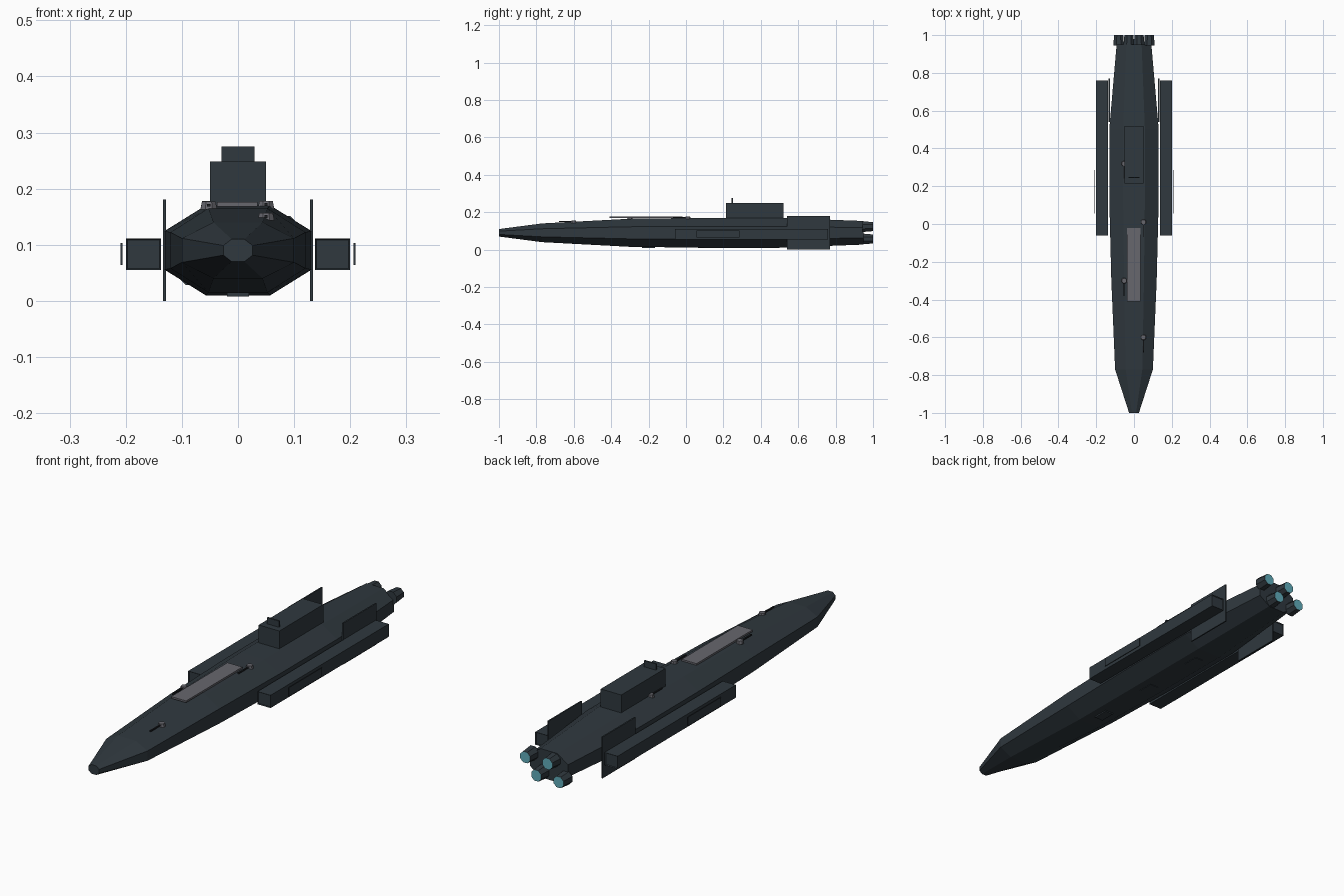
import bpy, bmesh, math
from mathutils import Matrix

cube = bpy.data.objects.get("Cube")
if cube:
    bpy.data.objects.remove(cube, do_unlink=True)


def material(name, rgb):
    m = bpy.data.materials.new(name)
    m.use_nodes = True
    m.diffuse_color = (*rgb, 1)
    bsdf = next(n for n in m.node_tree.nodes if n.type == 'BSDF_PRINCIPLED')
    bsdf.inputs["Base Color"].default_value = (*rgb, 1)
    bsdf.inputs["Roughness"].default_value = 0.7
    return m


HULL = material("dark slate", (0.029, 0.040, 0.049))
GREY = material("deck grey", (0.135, 0.135, 0.155))
GLOW = material("engine cyan", (0.12, 0.42, 0.50))
BLACK = material("gun black", (0.012, 0.014, 0.017))
MID_Z = 0.09


def finish(name, bm, *mats):
    bmesh.ops.recalc_face_normals(bm, faces=bm.faces)
    me = bpy.data.meshes.new(name)
    bm.to_mesh(me)
    bm.free()
    for m in mats:
        me.materials.append(m)
    ob = bpy.data.objects.new(name, me)
    bpy.context.collection.objects.link(ob)
    return ob


def box(name, x, y, z, mat, recess=0):
    """Box from (low, high) ranges, optionally with recessed end faces."""
    bm = bmesh.new()
    bmesh.ops.create_cube(bm, size=1)
    for v in bm.verts:
        v.co = [lo + (c + 0.5) * (hi - lo) for c, (lo, hi) in zip(v.co, (x, y, z))]
    if recess:
        bm.normal_update()
        ends = [f for f in bm.faces if abs(f.normal.y) > 0.9]
        bmesh.ops.inset_individual(bm, faces=ends, thickness=recess, depth=-recess)
    return finish(name, bm, mat)


def cone(name, centre, r1, r2, depth, sides, mats, along_y=False):
    bm = bmesh.new()
    rot = Matrix.Rotation(-math.pi / 2, 4, 'X') if along_y else Matrix.Identity(4)
    turn = Matrix.Rotation(math.pi / sides, 4, 'Z')
    bmesh.ops.create_cone(bm, cap_ends=True, segments=sides, radius1=r1, radius2=r2,
                          depth=depth, matrix=Matrix.Translation(centre) @ rot @ turn)
    ob = finish(name, bm, *mats)
    if len(mats) > 1:
        # Rear-facing cap takes the second colour
        for p in ob.data.polygons:
            p.material_index = int(p.normal.y > 0.9)
    return ob


# Hull: octagonal loft through (y, half width, half height)
stations = [(-1, 0.026, 0.02), (-0.77, 0.10, 0.05), (-0.3, 0.12, 0.075),
            (0.1, 0.13, 0.08), (0.5, 0.131, 0.08), (0.95, 0.092, 0.063)]
octagon = [(0.44, -1), (1, -0.43), (1, 0.43), (0.44, 1),
           (-0.44, 1), (-1, 0.43), (-1, -0.43), (-0.44, -1)]
bm = bmesh.new()
rings = [[bm.verts.new((u * w, y, MID_Z + v * h)) for u, v in octagon]
         for y, w, h in stations]
for a, b in zip(rings, rings[1:]):
    for i in range(8):
        j = (i + 1) % 8
        bm.faces.new((a[i], a[j], b[j], b[i]))
bm.faces.new(rings[0])
bm.faces.new(rings[-1])
finish("hull", bm, HULL)

# Command tower with its mast plate
box("tower", (-0.05, 0.05), (0.215, 0.52), (0.15, 0.248), HULL)
box("mast_plate", (-0.029, 0.029), (0.243, 0.25), (0.245, 0.275), HULL)

# Deck strip
box("deck_strip", (-0.037, 0.035), (-0.41, -0.02), (0.168, 0.176), GREY)

# Side pods, fins and outer panels, mirrored
for side, s in (("left", 1), ("right", -1)):
    def span(a, b):
        return tuple(sorted((s * a, s * b)))
    box(side + "_pod", span(0.137, 0.2), (-0.06, 0.76), (0.055, 0.111), HULL, recess=0.004)
    box(side + "_fin", span(0.128, 0.134), (0.54, 0.77), (0, 0.181), HULL)
    box(side + "_outer_panel", span(0.206, 0.209), (0.055, 0.285), (0.064, 0.103), HULL)

# Deck guns, staggered port and starboard
for i, (x, y, z) in enumerate([(0.05, -0.6, 0.15), (-0.052, -0.3, 0.17),
                               (0.05, 0.01, 0.171), (-0.052, 0.32, 0.171)]):
    cone(f"gun_base_{i}", (x, y, z), 0.016, 0.013, 0.014, 8, [GREY])
    box(f"gun_barrel_{i}", (x - 0.003, x + 0.003), (y - 0.08, y - 0.01),
        (z - 0.002, z + 0.003), BLACK)

# Belly plates
for i, y in enumerate((-0.2, 0.1, 0.4)):
    box(f"belly_plate_{i}", (-0.02, 0.02), (y - 0.035, y + 0.035), (0.008, 0.02), HULL)

# Engines in a zigzag row, with glowing ends
for i, x in enumerate((-0.081, -0.027, 0.027, 0.081)):
    z = MID_Z + (0.033 if i % 2 else -0.033)
    cone(f"engine_{i}", (x, 0.972, z), 0.031, 0.026, 0.056, 8, [HULL, GLOW], along_y=True)
